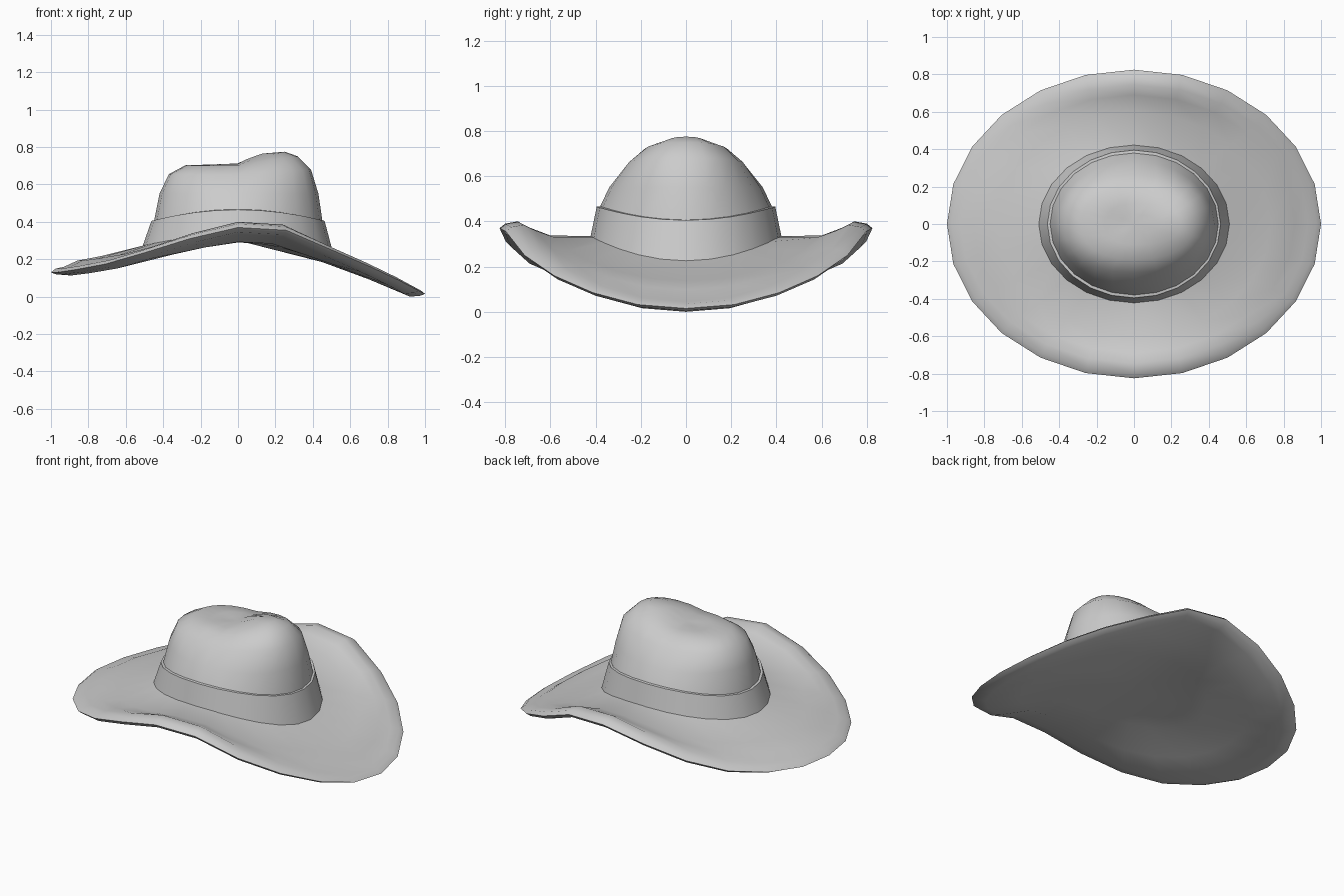
import bpy, bmesh
from math import sin, cos, pi

if "Cube" in bpy.data.objects:
    bpy.data.objects.remove(bpy.data.objects["Cube"])

N = 24
# Outer rim height every 15 degrees, from the +x end round to the -x end
RIM = [.015, .032, .085, .16, .25, .355, .37, .31, .235, .175, .145, .13, .13]


def rim(i):
    return RIM[min(i, N - i)]


def cs(i):
    return cos(2 * pi * i / N), sin(2 * pi * i / N)


def base(i):
    # height of the seam between crown and brim
    c, s = cs(i)
    return (.23 if c > 0 else .275) * c * c + .335 * s * s


def band_top(i):
    return .405 + .06 * cs(i)[1] ** 2


def ring(rx, ry, zf):
    return [(rx * cs(i)[0], ry * cs(i)[1], zf(i)) for i in range(N)]


def loft(name, rings, tip=None, angle=60):
    # skin a list of rings, optionally closing the last one to a point
    bm = bmesh.new()
    vs = [[bm.verts.new(p) for p in r] for r in rings]
    for a, b in zip(vs, vs[1:]):
        for i in range(N):
            j = (i + 1) % N
            bm.faces.new((a[i], a[j], b[j], b[i]))
    if tip:
        t = bm.verts.new(tip)
        for i in range(N):
            bm.faces.new((vs[-1][i], vs[-1][(i + 1) % N], t))
    me = bpy.data.meshes.new(name)
    bm.to_mesh(me)
    bm.free()
    ob = bpy.data.objects.new(name, me)
    bpy.context.collection.objects.link(ob)
    bpy.ops.object.select_all(action='DESELECT')
    ob.select_set(True)
    bpy.context.view_layer.objects.active = ob
    bpy.ops.object.shade_smooth_by_angle(angle=angle * pi / 180)
    return ob


# Brim: top surface, rolled edge, then closed underside
def mid(i):
    return (base(i) + rim(i) + .03) / 2 - .03 * cs(i)[1] ** 2


brim = loft("brim", [
    ring(.50, .41, base),
    ring(.73, .60, mid),
    ring(.86, .69, lambda i: .35 * base(i) * .8 + .72 * (rim(i) + .03) - .01 * cs(i)[1] ** 2),
    ring(.93, .745, lambda i: rim(i) + .03),
    ring(.975, .80, lambda i: rim(i) + .02),
    ring(1, .825, rim),
    ring(.975, .80, lambda i: rim(i) - .01 - .015 * cs(i)[1] ** 2),
    ring(.92, .745, lambda i: rim(i) - .015 - .02 * cs(i)[1] ** 2),
    ring(.70, .58, lambda i: mid(i) - .045),
    ring(.45, .37, lambda i: base(i) - .045),
], tip=(0, 0, .30), angle=75)

# Hat band, with a narrow ledge at its top edge
band = loft("hat_band", [
    ring(.512, .424, lambda i: base(i) - .01),
    ring(.463, .395, band_top),
    ring(.44, .375, lambda i: band_top(i) + .003),
])

# Crown: levels of (back radius, front radius, side radius, z back, z front, z side)
LEVELS = [(.45, .452, .385, .40, .40, .455),
          (.42, .43, .34, .55, .55, .55),
          (.37, .39, .26, .655, .68, .65),
          (.28, .32, .19, .703, .75, .70),
          (.15, .25, .11, .706, .775, .71),
          (.07, .13, .05, .706, .765, .712)]


def crown_ring(k):
    back, front, ry, zb, zf, zs = LEVELS[k]
    pts = []
    for i in range(N):
        c, s = cs(i)
        rx, z = (front, zf) if c > 0 else (back, zb)
        p = .7 if c > 0 and k else 2
        q = .85 if k > 1 else 1
        x = rx * abs(c) ** q * (1 if c > 0 else -1)
        y = ry * abs(s) ** q * (1 if s > 0 else -1)
        pts.append((x, y, zs + (z - zs) * abs(c) ** p))
    return pts


crown = loft("crown", [crown_ring(k) for k in range(len(LEVELS))], tip=(0, 0, .713), angle=80)
